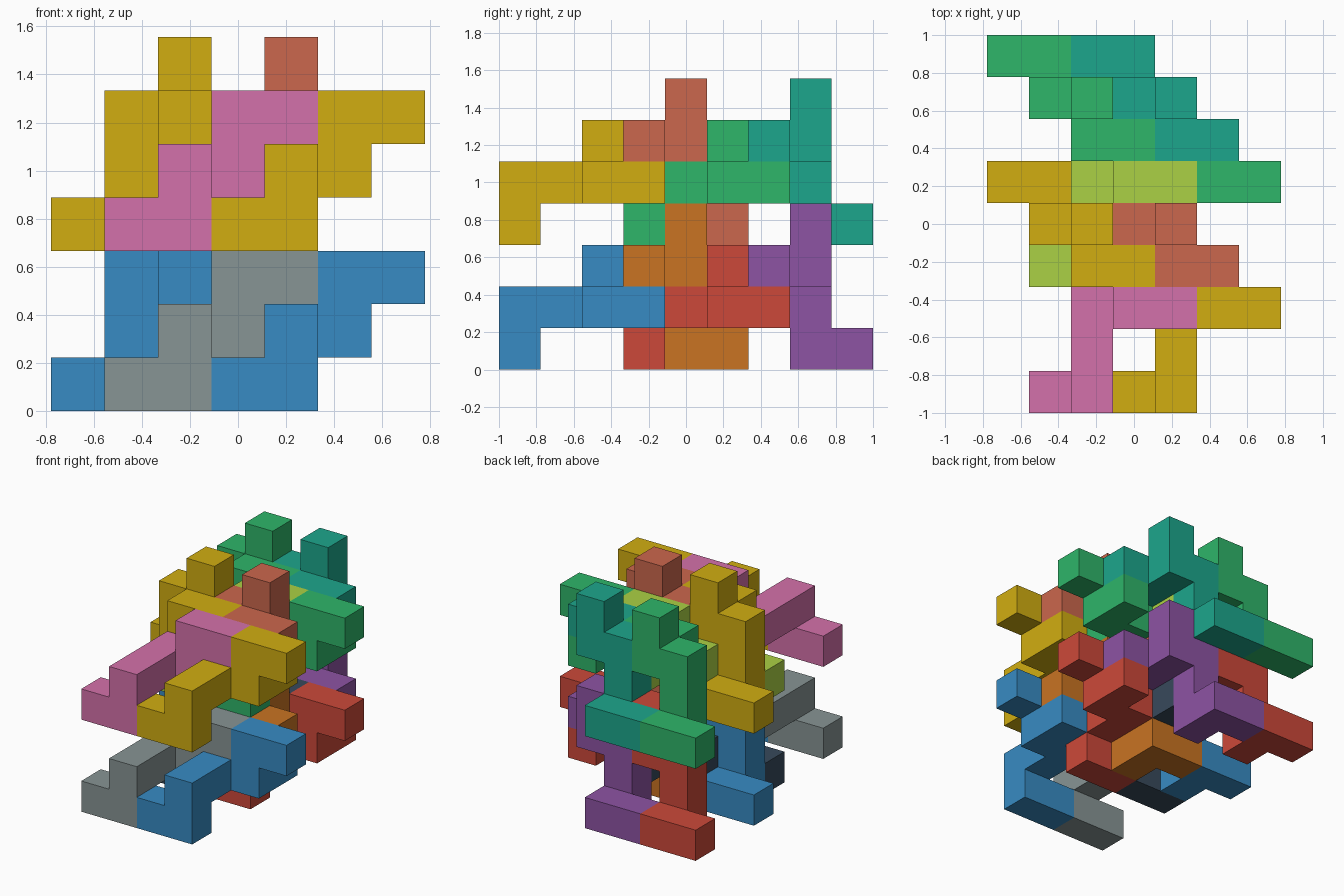
import bpy, bmesh
from mathutils import Vector, Matrix

if "Cube" in bpy.data.objects:
    bpy.data.objects.remove(bpy.data.objects["Cube"])

U = 2 / 9                                   # cube size
ORIGIN = Vector((-3.5, -4.5, 0)) * U

# the two interlocking nine-cube pieces, in cube units
RISING = [(0, 0, 0), (1, 0, 0), (1, 0, 1), (1, 1, 1), (1, 2, 1),
          (2, 2, 1), (2, 3, 1), (2, 2, 2), (3, 2, 2)]
FALLING = [(0, 5, 0), (1, 5, 0), (1, 4, 0), (1, 4, 1), (1, 4, 2),
           (2, 4, 2), (2, 4, 3), (2, 3, 2), (3, 3, 2)]

# colours per family, keyed by (row, storey)
FAMILIES = {
    "side": {(0, 0): ("blue", "3A8AC2"), (1, 0): ("red", "CB4A3C"),
             (0, 1): ("yellow", "D0AC18"), (1, 1): ("green", "32B469")},
    "middle": {(0, 0): ("grey", "869393"), (1, 0): ("navy", "3A4B5C"),
               (0, 1): ("pink", "D370A9"), (1, 1): ("lime", "AAD046")},
    "core": {(0, 0): ("orange", "C87327"), (1, 0): ("purple", "8C54A2"),
             (0, 1): ("coral", "CA674E"), (1, 1): ("teal", "22A58B")},
}


def material(name, code):
    mat = bpy.data.materials.get(name)
    if not mat:
        mat = bpy.data.materials.new(name)
        rgb = [(int(code[i:i + 2], 16) / 255) ** 2.2 for i in (0, 2, 4)]
        mat.diffuse_color = (*rgb, 1)
        mat.use_nodes = True
        mat.node_tree.nodes["Principled BSDF"].inputs["Base Color"].default_value = mat.diffuse_color
    return mat


def piece(name, cells, offset, mat):
    """Join unit cubes into one closed flat-faced solid."""
    bm = bmesh.new()
    for c in cells:
        centre = ORIGIN + (Vector(c) + offset + Vector((.5, .5, .5))) * U
        bmesh.ops.create_cube(bm, size=U, matrix=Matrix.Translation(centre))
    # drop the pairs of faces where two cubes touch
    seen = {}
    for f in bm.faces:
        key = tuple(round(v, 3) + 0.0 for v in f.calc_center_median())
        seen.setdefault(key, []).append(f)
    inner = [f for fs in seen.values() if len(fs) > 1 for f in fs]
    bmesh.ops.delete(bm, geom=inner, context='FACES')
    bmesh.ops.remove_doubles(bm, verts=bm.verts, dist=1e-4)
    bmesh.ops.dissolve_limit(bm, angle_limit=0.01, verts=bm.verts, edges=bm.edges)
    mesh = bpy.data.meshes.new(name)
    bm.to_mesh(mesh)
    bm.free()
    mesh.materials.append(mat)
    bpy.context.collection.objects.link(bpy.data.objects.new(name, mesh))


# four pieces side by side, repeated in two rows and two storeys
LAYOUT = [("falling", FALLING, 0, "side"), ("rising", RISING, 1, "middle"),
          ("falling", FALLING, 2, "core"), ("rising", RISING, 3, "side")]
for row in range(2):
    for storey in range(2):
        for shape, cells, x, family in LAYOUT:
            colour, code = FAMILIES[family][row, storey]
            piece(f"{colour}_{shape}_piece", cells,
                  Vector((x, 3 * row, 3 * storey)), material(colour, code))
